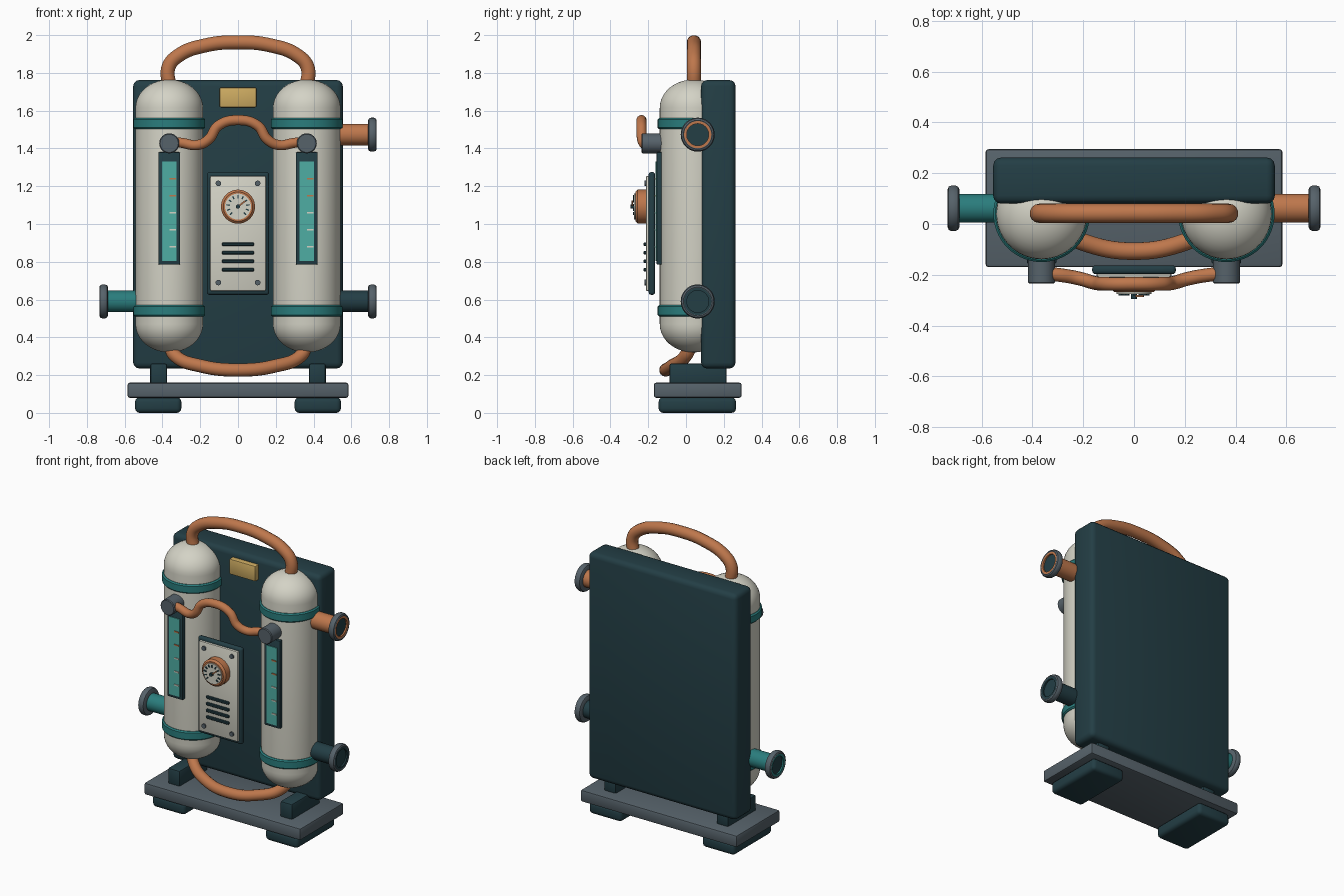
import bpy, bmesh, math
from mathutils import Vector, Matrix

if "Cube" in bpy.data.objects:
    bpy.data.objects.remove(bpy.data.objects["Cube"])


def material(name, rgb):
    lin = [((c / 255 + 0.055) / 1.055) ** 2.4 for c in rgb]
    m = bpy.data.materials.new(name)
    m.diffuse_color = (*lin, 1)
    m.use_nodes = True
    m.node_tree.nodes["Principled BSDF"].inputs["Base Color"].default_value = m.diffuse_color
    return m


DARK = material("dark teal", (35, 62, 69))
CREAM = material("cream", (212, 211, 198))
COPPER = material("copper", (190, 119, 76))
GRAY = material("slate gray", (86, 98, 106))
TEAL = material("teal", (42, 125, 125))
GLASS = material("light teal glass", (78, 174, 164))
GOLD = material("gold", (206, 172, 98))


def finish(name, bm, mat, smooth=True):
    bmesh.ops.recalc_face_normals(bm, faces=bm.faces)
    me = bpy.data.meshes.new(name)
    bm.to_mesh(me)
    bm.free()
    me.materials.append(mat)
    ob = bpy.data.objects.new(name, me)
    bpy.context.collection.objects.link(ob)
    if smooth:
        bpy.ops.object.select_all(action='DESELECT')
        ob.select_set(True)
        bpy.context.view_layer.objects.active = ob
        bpy.ops.object.shade_smooth_by_angle(angle=math.radians(35))
    return ob


def box(name, x, y, z, mat, bevel=0.0, segments=3):
    """Box from (min, max) ranges with optional rounded edges."""
    bm = bmesh.new()
    bmesh.ops.create_cube(bm, size=1)
    for v in bm.verts:
        v.co = [(r[0] + r[1]) / 2 + c * (r[1] - r[0]) for r, c in zip((x, y, z), v.co)]
    if bevel:
        bmesh.ops.bevel(bm, geom=bm.edges[:], offset=bevel, segments=segments,
                        profile=0.5, affect='EDGES')
    return finish(name, bm, mat)


def lathe(name, profile, origin, axis, mat, n=48):
    """Revolve (radius, distance) points around an axis through origin."""
    bm = bmesh.new()
    rot = Vector((0, 0, 1)).rotation_difference(Vector(axis)).to_matrix()
    rings = []
    for r, h in profile:
        count = 1 if r == 0 else n
        rings.append([bm.verts.new(rot @ Vector((r * math.cos(2 * math.pi * i / n),
                                                 r * math.sin(2 * math.pi * i / n), h))
                                   + Vector(origin)) for i in range(count)])
    for a, b in zip(rings, rings[1:]):
        for i in range(n):
            j = (i + 1) % n
            if len(a) == 1:
                bm.faces.new((a[0], b[i], b[j]))
            elif len(b) == 1:
                bm.faces.new((a[i], a[j], b[0]))
            else:
                bm.faces.new((a[i], a[j], b[j], b[i]))
    return finish(name, bm, mat)


def disc(name, r, h0, h1, origin, axis, mat, c=0.0, n=40):
    """Solid cylinder with chamfered rims."""
    pts = [(0, h0), (r - c, h0), (r, h0 + c), (r, h1 - c), (r - c, h1), (0, h1)]
    if not c:
        pts = [(0, h0), (r, h0), (r, h1), (0, h1)]
    return lathe(name, pts, origin, axis, mat, n)


def tube(name, half, r, mat):
    """Round tube through half a path, mirrored over x = 0 (last point on the centre)."""
    pts = half + [(-x, y, z) for x, y, z in reversed(half[:-1])]
    cu = bpy.data.curves.new(name + "_path", 'CURVE')
    cu.dimensions = '3D'
    cu.bevel_depth, cu.bevel_resolution, cu.resolution_u = r, 5, 10
    cu.use_fill_caps = True
    sp = cu.splines.new('BEZIER')
    sp.bezier_points.add(len(pts) - 1)
    for p, co in zip(sp.bezier_points, pts):
        p.co = co
        p.handle_left_type = p.handle_right_type = 'AUTO'
    tmp = bpy.data.objects.new(name + "_path", cu)
    bpy.context.collection.objects.link(tmp)
    bpy.context.view_layer.update()
    me = bpy.data.meshes.new_from_object(tmp.evaluated_get(bpy.context.evaluated_depsgraph_get()))
    bpy.data.objects.remove(tmp)
    bm = bmesh.new()
    bm.from_mesh(me)
    me.materials.clear()
    return finish(name, bm, mat)


FRONT = (0, -1, 0)

# Stand and back plate
box("back_plate", (-0.555, 0.555), (0.08, 0.262), (0.235, 1.762), DARK, 0.032)
box("base_plate", (-0.585, 0.585), (-0.17, 0.295), (0.08, 0.16), GRAY, 0.012, 2)
for s, side in ((-1, "left"), (1, "right")):
    span = lambda a, b: tuple(sorted((s * a, s * b)))
    box(side + "_foot", span(0.3, 0.545), (-0.145, 0.265), (0, 0.082), DARK, 0.024)
    box(side + "_post", span(0.375, 0.465), (-0.088, 0.215), (0.15, 0.262), DARK, 0.012, 2)

    # Tank with domed ends, and its bands
    R, dome, z0, z1 = 0.179, 0.15, 0.32, 1.765
    arc = [math.pi / 2 * i / 10 for i in range(11)]
    prof = [(R * math.sin(a), z0 + dome * (1 - math.cos(a))) for a in arc]
    prof += [(R * math.sin(a), z1 - dome * (1 - math.cos(a))) for a in reversed(arc)]
    prof[0], prof[-1] = (0, z0), (0, z1)
    cx = s * 0.364
    lathe(side + "_tank", prof, (cx, 0.04, 0), (0, 0, 1), CREAM, 56)
    for label, zb in (("lower", 0.54), ("upper", 1.532)):
        disc(f"{side}_{label}_band", 0.19, -0.03, 0.03, (cx, 0.04, zb), (0, 0, 1), TEAL, 0.008, 56)

    # Level gauge
    box(side + "_gauge_frame", (cx - 0.058, cx + 0.058), (-0.156, -0.125), (0.785, 1.38), DARK, 0.006, 2)
    box(side + "_gauge_glass", (cx - 0.039, cx + 0.039), (-0.161, -0.15), (0.805, 1.33), GLASS)
    for i in range(5):
        z = 1.24 - 0.09 * i
        box(f"{side}_gauge_mark_{i}", (cx + 0.002, cx + 0.036), (-0.167, -0.16),
            (z - 0.004, z + 0.004), COPPER if i < 2 else CREAM)

    # Hose connector
    disc(side + "_hose_connector", 0.053, 0.12, 0.235, (cx, 0, 1.427), FRONT, GRAY, 0.005)

# Pipes and hose
tube("top_handle", [(-0.362, 0.042, 1.72), (-0.368, 0.042, 1.83), (-0.315, 0.042, 1.892),
                    (-0.17, 0.042, 1.946), (0, 0.042, 1.962)], 0.038, COPPER)
tube("bottom_pipe", [(-0.365, 0.03, 0.37), (-0.335, 0.0, 0.305), (-0.19, -0.075, 0.247),
                     (0, -0.107, 0.227)], 0.035, COPPER)
tube("front_hose", [(-0.36, -0.195, 1.435), (-0.3, -0.2, 1.43), (-0.215, -0.215, 1.418),
                    (-0.155, -0.232, 1.448), (-0.105, -0.236, 1.52), (0, -0.236, 1.55)], 0.027, COPPER)

# Badge
box("badge", (-0.098, 0.098), (0.045, 0.09), (1.618, 1.722), GOLD, 0.007, 2)

# Control panel with screws and vents
box("panel_backing", (-0.165, 0.165), (-0.198, -0.163), (0.625, 1.275), DARK, 0.014)
box("panel_face", (-0.147, 0.147), (-0.212, -0.19), (0.645, 1.255), CREAM, 0.008, 2)
for x in (-0.104, 0.104):
    for z in (0.69, 1.215):
        disc("panel_screw", 0.015, 0.205, 0.221, (x, 0, z), FRONT, GRAY, 0, 12)
for i in range(4):
    z = 0.893 - 0.045 * i
    box(f"vent_{i}", (-0.085, 0.085), (-0.225, -0.205), (z - 0.009, z + 0.009), DARK, 0.004, 1)

# Pressure dial
dial = Vector((0, 0, 1.092))
disc("dial_body", 0.09, 0.2, 0.268, dial, FRONT, COPPER, 0.012)
disc("dial_face", 0.069, 0.26, 0.275, dial, FRONT, CREAM)


def dial_hand(name, angle, r0, r1, width, y, mat):
    ob = box(name, (r0, r1), (y - 0.008, y), (-width / 2, width / 2), mat)
    ob.data.transform(Matrix.Translation(dial) @ Matrix.Rotation(-angle, 4, 'Y'))


for i in range(11):
    dial_hand(f"dial_mark_{i}", math.radians(225 - 27 * i), 0.044, 0.061, 0.007, -0.273, DARK)
dial_hand("dial_needle", math.radians(38), -0.012, 0.048, 0.008, -0.28, COPPER)
disc("dial_hub", 0.011, 0.27, 0.295, dial, FRONT, DARK, 0, 16)

# Side ports: pipe, rounded flange, rim and dark mouth
for name, s, z, mat in (("upper_right_port", 1, 1.473, COPPER),
                        ("lower_right_port", 1, 0.59, DARK),
                        ("lower_left_port", -1, 0.59, TEAL)):
    o, ax = (0, 0.062, z), (s, 0, 0)
    disc(name + "_pipe", 0.057, 0.5, 0.715, o, ax, mat)
    lathe(name + "_flange", [(0, 0.688), (0.075, 0.688), (0.085, 0.693), (0.09, 0.704),
                             (0.09, 0.719), (0.085, 0.73), (0.076, 0.734), (0.07, 0.731),
                             (0.07, 0.715), (0, 0.715)], o, ax, GRAY)
    lathe(name + "_rim", [(0.072, 0.71), (0.072, 0.732), (0.058, 0.732), (0.058, 0.71)], o, ax, mat)
    disc(name + "_mouth", 0.06, 0.71, 0.722, o, ax, DARK)
